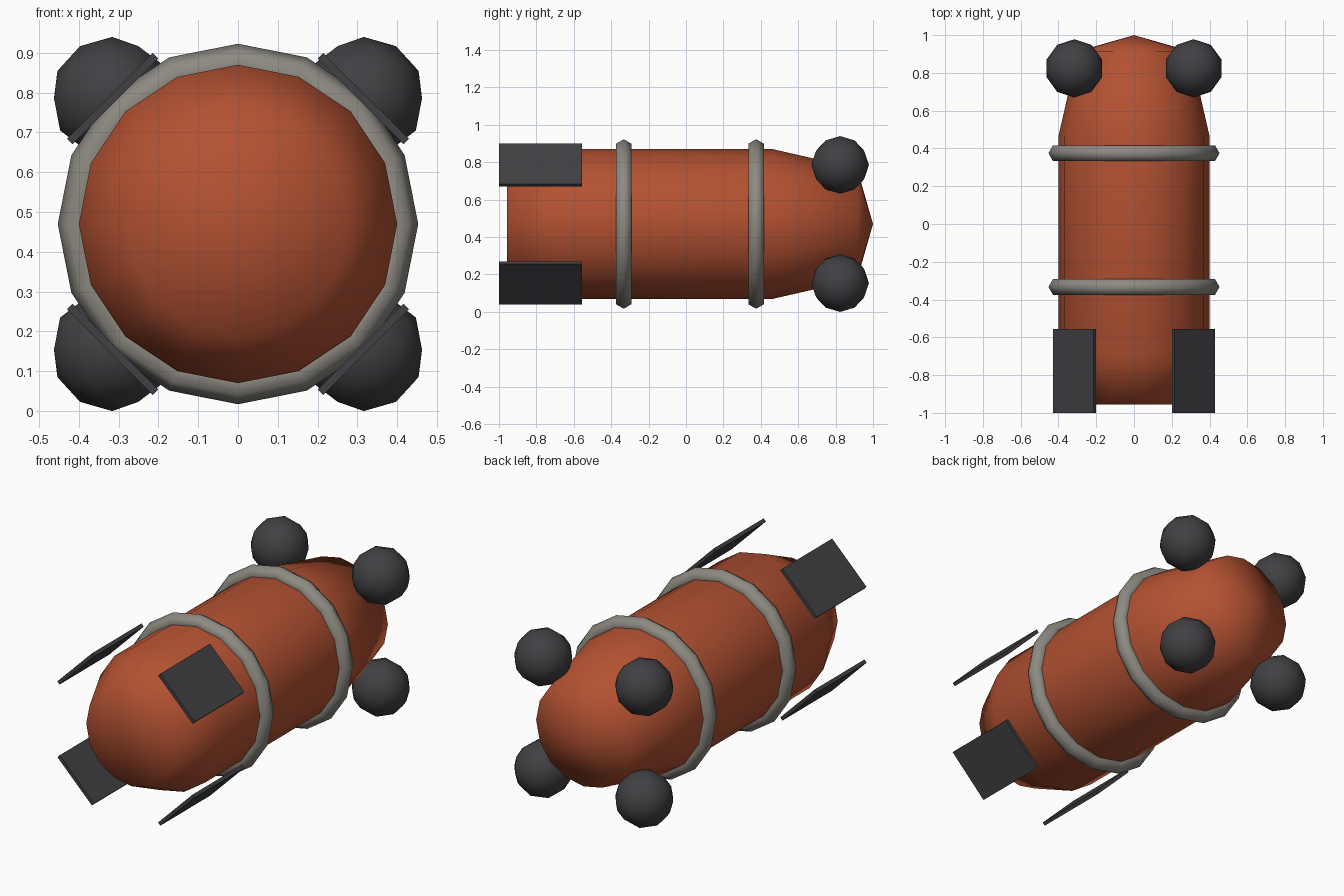
import bpy, bmesh, math
from mathutils import Matrix, Vector

if "Cube" in bpy.data.objects:
    bpy.data.objects.remove(bpy.data.objects["Cube"])

CZ = 0.47      # height of the body axis
SIDES = 16


def material(name, rgb):
    m = bpy.data.materials.new(name)
    m.diffuse_color = (*rgb, 1)
    m.use_nodes = True
    m.node_tree.nodes["Principled BSDF"].inputs["Base Color"].default_value = m.diffuse_color
    return m


ORANGE = material("burnt orange", (0.45, 0.083, 0.031))
GREY = material("warm grey", (0.27, 0.255, 0.225))
DARK = material("dark charcoal", (0.052, 0.052, 0.058))


def finish(name, bm, mat, smooth=True):
    bmesh.ops.recalc_face_normals(bm, faces=bm.faces)
    for f in bm.faces:
        f.smooth = smooth
    mesh = bpy.data.meshes.new(name)
    bm.to_mesh(mesh)
    bm.free()
    mesh.materials.append(mat)
    ob = bpy.data.objects.new(name, mesh)
    bpy.context.collection.objects.link(ob)
    return ob


def lathe(name, profile, mat, closed=False):
    """Spin (y, radius) points around the body axis."""
    bm = bmesh.new()
    rings = []
    for y, r in profile:
        if r == 0:
            rings.append([bm.verts.new((0, y, CZ))] * SIDES)
        else:
            rings.append([bm.verts.new((r * math.cos(a), y, CZ + r * math.sin(a)))
                          for a in (2 * math.pi * i / SIDES for i in range(SIDES))])
    pairs = list(zip(rings, rings[1:]))
    if closed:
        pairs.append((rings[-1], rings[0]))
    for p, q in pairs:
        for i in range(SIDES):
            j = (i + 1) % SIDES
            corners = list(dict.fromkeys((p[i], p[j], q[j], q[i])))
            bm.faces.new(corners)
    return finish(name, bm, mat)


# Body: straight barrel, tapered ends, flat front and pointed back
lathe("body", [(-0.956, 0), (-0.956, 0.28), (-0.70, 0.40), (0.465, 0.40),
               (0.915, 0.297), (1.0, 0)], ORANGE)

# Two bands around the barrel
for name, y in (("front_band", -0.333), ("back_band", 0.375)):
    section = [(y + 0.048 * math.sin(a), 0.405 + 0.048 * math.cos(a))
               for a in (math.pi * k / 3 for k in range(6))]
    lathe(name, section, GREY, closed=True)

# Balls at the back and fin plates at the front, one per diagonal
for sx, side in ((1, "right"), (-1, "left")):
    for sz, level in ((1, "upper"), (-1, "lower")):
        mirror = Matrix.Diagonal((sx, 1, sz, 1))
        to_axis = Matrix.Translation((0, 0, CZ))

        bm = bmesh.new()
        place = to_axis @ mirror @ Matrix.Translation((0.316, 0.824, 0.316))
        bmesh.ops.create_icosphere(bm, subdivisions=2, radius=0.154, matrix=place)
        finish(f"{level}_{side}_ball", bm, DARK)

        bm = bmesh.new()
        place = (to_axis @ mirror @ Matrix.Translation((0.315, -0.778, 0.315))
                 @ Matrix.Rotation(math.radians(45), 4, 'Y')
                 @ Matrix.Diagonal((0.305, 0.444, 0.02, 1)))
        bmesh.ops.create_cube(bm, size=1, matrix=place)
        finish(f"{level}_{side}_fin", bm, DARK, smooth=False)
